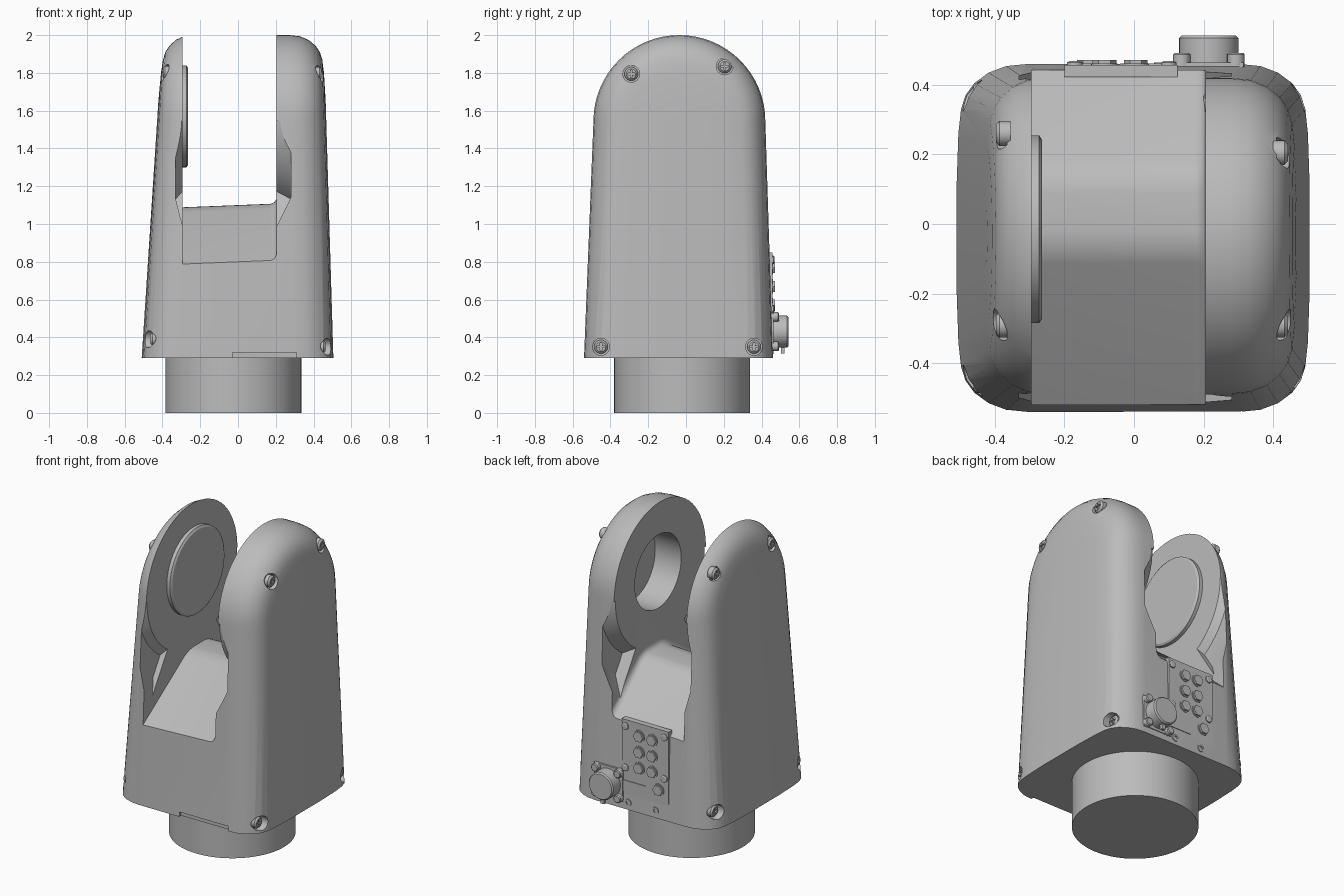
import bpy, bmesh
from math import pi, sin, cos, radians

if "Cube" in bpy.data.objects:
    bpy.data.objects.remove(bpy.data.objects["Cube"])

grey = bpy.data.materials.new("light_grey")
grey.use_nodes = True
GREY = (0.5, 0.5, 0.5, 1)
grey.diffuse_color = GREY
grey.node_tree.nodes["Principled BSDF"].inputs["Base Color"].default_value = GREY


def loft(name, rings, bevels=()):
    """Skin closed rings of points and cap both ends; bevels = (edge rule, width)."""
    bm = bmesh.new()
    loops = [[bm.verts.new(p) for p in ring] for ring in rings]
    n = len(loops[0])
    for a, b in zip(loops, loops[1:]):
        for i in range(n):
            j = (i + 1) % n
            bm.faces.new((a[i], a[j], b[j], b[i]))
    bm.faces.new(loops[0])
    bm.faces.new(loops[-1])
    bmesh.ops.recalc_face_normals(bm, faces=bm.faces)
    for rule, width in bevels:
        edges = [e for e in bm.edges if rule(e.verts[0].co, e.verts[1].co)]
        bmesh.ops.bevel(bm, geom=edges, offset=width, segments=4, profile=0.5, affect='EDGES')
    mesh = bpy.data.meshes.new(name)
    bm.to_mesh(mesh)
    bm.free()
    mesh.materials.append(grey)
    ob = bpy.data.objects.new(name, mesh)
    bpy.context.collection.objects.link(ob)
    return ob


def turned(name, axis, centre, steps, sides=48):
    """Round part along an axis; steps = (distance along axis, radius)."""
    rings = []
    for t, r in steps:
        ring = []
        for i in range(sides):
            a = 2 * pi * i / sides
            off = [r * cos(a), r * sin(a)]
            off.insert("xyz".index(axis), t)
            ring.append([c + o for c, o in zip(centre, off)])
        rings.append(ring)
    return loft(name, rings)


def box(name, lo, hi):
    def ring(z):
        return [(lo[0], lo[1], z), (hi[0], lo[1], z), (hi[0], hi[1], z), (lo[0], hi[1], z)]
    return loft(name, [ring(lo[2]), ring(hi[2])])


def cut(ob, cutters):
    for c in cutters:
        c.hide_render = True
        m = ob.modifiers.new("cut", 'BOOLEAN')
        m.operation, m.solver, m.object = 'DIFFERENCE', 'EXACT', c
    dg = bpy.context.evaluated_depsgraph_get()
    mesh = bpy.data.meshes.new_from_object(ob.evaluated_get(dg))
    ob.modifiers.clear()
    ob.data = mesh
    for c in cutters:
        bpy.data.objects.remove(c)


def smooth(ob):
    bpy.ops.object.select_all(action='DESELECT')
    ob.select_set(True)
    bpy.context.view_layer.objects.active = ob
    bpy.ops.object.shade_smooth_by_angle(angle=radians(30))


# Main housing: arched side outline lofted across x, shrinking towards the side faces
BASE, CY, CZ, R = 0.29, -0.035, 1.545, 0.455


def outline(s, inset):
    pts = [(-0.54 + inset, BASE)]
    for i in range(33):
        a = pi - pi * i / 32
        pts.append((CY + (R - inset) * cos(a), CZ + (R - inset) * sin(a)))
    pts.append((0.46 - inset, BASE))
    width, lean = (0.505, 0.03) if s > 0 else (0.51, 0.065)
    return [(s * (width - lean * (z - BASE)), y, z) for y, z in pts]


edge = [(0.6, 0), (0.72, 0.006), (0.82, 0.025), (0.9, 0.055), (0.95, 0.09),
        (0.975, 0.13), (0.99, 0.2), (1, 0.35)]
sections = [(-s, d) for s, d in reversed(edge)] + edge
housing = loft("housing", [outline(s, d) for s, d in sections])

# Fork opening with a ridged saddle floor
slot = [(-0.8, 0.613), (-0.07, 1.1), (0.14, 1.1), (0.8, 0.5), (0.8, 2.5), (-0.8, 2.5)]
cutters = [loft("slot_cutter", [[(x, y, z + 0.04 * x) for y, z in slot] for x in (-0.295, 0.205)], [
    (lambda a, b: abs(a.x - b.x) > 0.1 and abs(a.y) < 0.2, 0.05),
    (lambda a, b: min(a.x, b.x) > 0.2 and max(a.z, b.z) < 1.3, 0.035)])]

# Relief hollows on the inner corners of both fork arms
for inner, deep in ((0.2, 0.28), (-0.29, -0.33)):
    section = [(inner, 0.44), (deep, 0.49), (deep, 0.62), (inner, 0.74)]
    for start in (pi, 2 * pi - 1):
        cutters.append(loft("relief_cutter", [
            [(x, CY + r * cos(start + i / 12), CZ + r * sin(start + i / 12)) for x, r in section]
            for i in range(13)]))

# Bearing bore and notch in the lower front edge
cutters.append(turned("bore_cutter", "x", (0, -0.015, 1.57), [(0.1, 0.23), (0.385, 0.23)], 64))
cutters.append(box("notch_cutter", (-0.03, -0.7, 0.2), (0.31, -0.52, 0.32)))

# Screw pockets on both sides
screws = [(1, 0.41, -0.29, 1.795), (1, 0.41, 0.205, 1.835), (1, 0.43, -0.45, 0.35),
          (1, 0.43, 0.36, 0.35), (-1, 0.365, -0.29, 1.8), (-1, 0.365, 0.26, 1.82),
          (-1, 0.43, -0.45, 0.39), (-1, 0.43, 0.37, 0.39)]
for side, floor, y, z in screws:
    cutters.append(turned("pocket_cutter", "x", (side * floor, y, z),
                          [(0, 0.045), (side * 0.3, 0.045)], 24))
cut(housing, cutters)

# Screws with crossed slots
for side, floor, y, z in screws:
    x = side * floor
    head = turned("side_screw", "x", (x, y, z),
                  [(-side * 0.01, 0.036), (side * 0.022, 0.036), (side * 0.032, 0.026)], 24)
    far, near = sorted((x + side * 0.018, x + side * 0.1))
    cut(head, [box("cross_cutter", (far, y - a, z - b), (near, y + a, z + b))
               for a, b in ((0.02, 0.005), (0.005, 0.02))])

# Round foot and the bearing disc on the thin arm
turned("foot", "z", (-0.025, -0.02, 0), [(0, 0.36), (0.31, 0.36)], 96)
turned("bearing_disc", "x", (-0.295, -0.015, 1.57),
       [(-0.02, 0.27), (0.022, 0.27), (0.03, 0.258)], 64)

# Rear service panel with corner screws and hexagonal plugs
BACK = 0.452
box("rear_panel", (-0.2, BACK - 0.03, 0.37), (0.125, BACK + 0.005, 0.85))
box("lower_label_plate", (-0.04, BACK - 0.02, 0.4), (0.115, BACK + 0.009, 0.47))
for x in (0.1, -0.17):
    for z in (0.55, 0.81):
        turned("panel_screw", "y", (x, BACK, z), [(-0.01, 0.022), (0.012, 0.022), (0.016, 0.016)], 20)
plugs = [(x, z) for x in (0.005, -0.085) for z in (0.57, 0.67, 0.77)] + [(-0.13, 0.47)]
for x, z in plugs:
    turned("plug_collar", "y", (x, BACK, z), [(-0.01, 0.038), (0.009, 0.038)], 24)
    turned("hex_plug", "y", (x, BACK, z), [(-0.01, 0.034), (0.02, 0.034)], 6)
for x in (0.08, -0.11):
    turned("vent_ring", "y", (x, BACK, 0.335), [(-0.01, 0.022), (0.012, 0.022), (0.012, 0.011), (0.004, 0.011)], 20)

# Rear connector on a square flange
CX, CH = 0.215, 0.43
box("connector_flange", (CX - 0.1, BACK - 0.03, CH - 0.1), (CX + 0.1, BACK + 0.012, CH + 0.1))
turned("connector", "y", (CX, BACK, CH), [(-0.02, 0.085), (0.082, 0.085), (0.09, 0.078)])
for dx in (-0.078, 0.078):
    for dz in (-0.078, 0.078):
        turned("flange_screw", "y", (CX + dx, BACK, CH + dz),
               [(-0.01, 0.025), (0.035, 0.025), (0.04, 0.02)], 20)
box("connector_latch", (CX - 0.012, BACK + 0.05, CH - 0.115), (CX + 0.012, BACK + 0.07, CH - 0.07))

for ob in bpy.context.scene.objects:
    if ob.type == 'MESH':
        smooth(ob)
